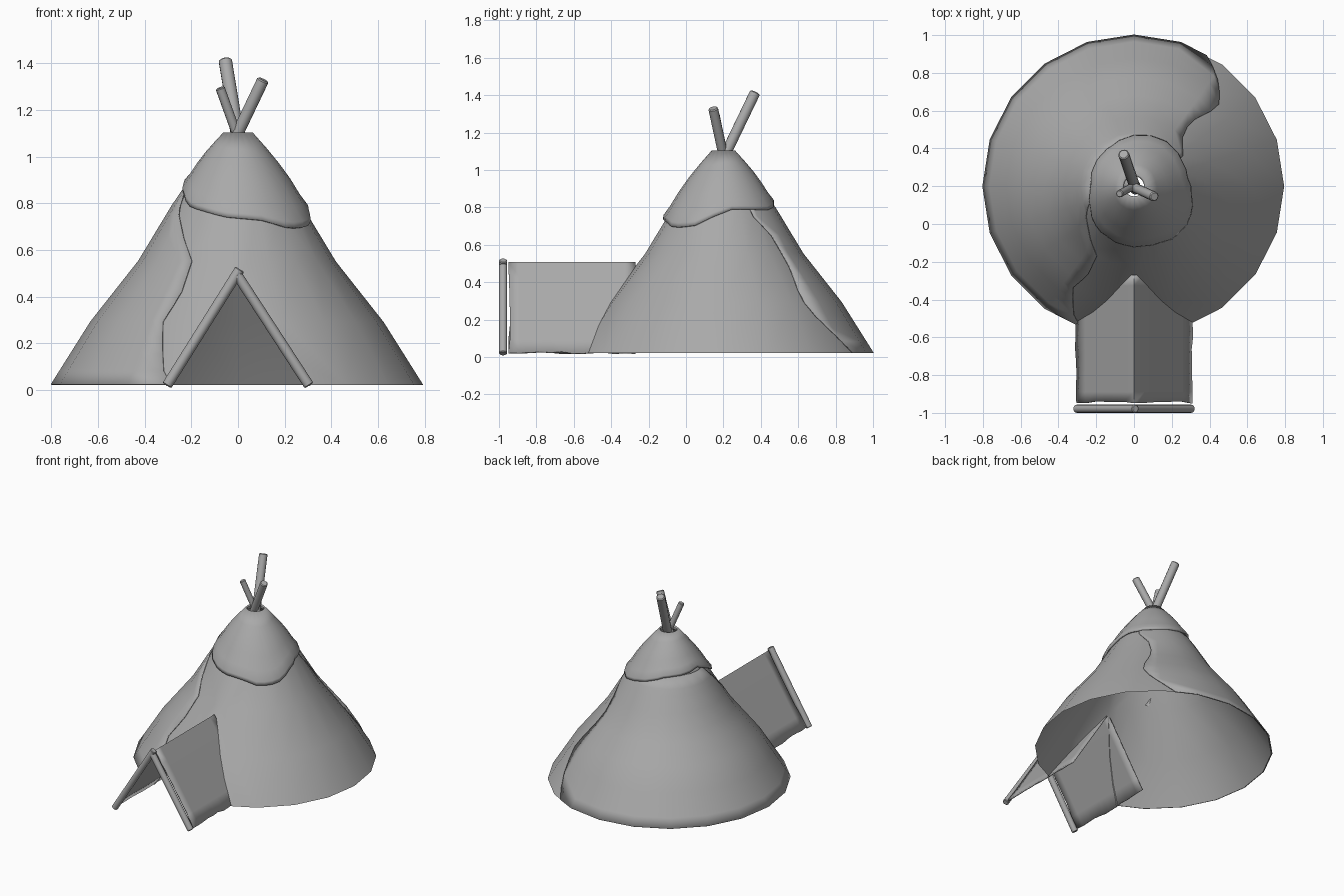
import bpy, bmesh, math, random
from mathutils import Vector

if "Cube" in bpy.data.objects:
    bpy.data.objects.remove(bpy.data.objects["Cube"])

random.seed(4)
CY = 0.2           # tent centre on y
SIDES = 20
STEP = 360 / SIDES

grey = bpy.data.materials.new("plain_grey")
grey.diffuse_color = (0.4, 0.4, 0.4, 1)
grey.use_nodes = True
grey.node_tree.nodes["Principled BSDF"].inputs["Base Color"].default_value = grey.diffuse_color


def interp(table, v):
    """Piecewise linear lookup in (key, value) pairs with rising keys."""
    if v <= table[0][0]:
        return table[0][1]
    for (a, fa), (b, fb) in zip(table, table[1:]):
        if v <= b:
            return fa + (fb - fa) * (v - a) / (b - a)
    return table[-1][1]


def place(theta, r, z):
    """Point on a 20-sided ring; theta in degrees from the front towards +x."""
    off = math.radians(theta % STEP - STEP / 2)
    r *= math.cos(math.radians(STEP / 2)) / math.cos(off)
    t = math.radians(theta)
    return Vector((r * math.sin(t), CY - r * math.cos(t), z))


def finish(bm, name, thickness=0.0, offset=0.0, angle=40):
    me = bpy.data.meshes.new(name)
    bm.to_mesh(me)
    bm.free()
    ob = bpy.data.objects.new(name, me)
    bpy.context.collection.objects.link(ob)
    me.materials.append(grey)
    if thickness:
        m = ob.modifiers.new("thickness", 'SOLIDIFY')
        m.thickness, m.offset = thickness, offset
    bpy.ops.object.select_all(action='DESELECT')
    ob.select_set(True)
    bpy.context.view_layer.objects.active = ob
    bpy.ops.object.shade_smooth_by_angle(angle=math.radians(angle))
    return ob


def grid(rows):
    """Mesh from rows of points."""
    bm = bmesh.new()
    vs = [[bm.verts.new(p) for p in row] for row in rows]
    for a, b in zip(vs, vs[1:]):
        for i in range(len(a) - 1):
            bm.faces.new((a[i], a[i + 1], b[i + 1], b[i]))
    bmesh.ops.remove_doubles(bm, verts=bm.verts, dist=1e-4)
    return bm


def cut_doorway(bm):
    """Remove the triangular part of the front wall inside the entrance."""
    for s in (-1, 1):
        front = [f for f in bm.faces if f.calc_center_median().y < 0]
        geom = front + list({e for f in front for e in f.edges}) \
            + list({v for f in front for v in f.verts})
        bmesh.ops.bisect_plane(bm, geom=geom, dist=1e-5,
                               plane_co=(0, 0, 0.49), plane_no=(s * 0.48, 0, 0.3))
    gone = []
    for f in bm.faces:
        c = f.calc_center_median()
        if c.y < -0.1 and abs(c.x) * 0.48 + (c.z - 0.49) * 0.3 < 0:
            gone.append(f)
    bmesh.ops.delete(bm, geom=gone, context='FACES')


# tent wall
WALL = [(0.02, 0.795), (0.29, 0.625), (0.55, 0.42), (0.79, 0.275), (0.9, 0.2), (1.08, 0.055)]
bm = grid([[place(i * STEP, r, z) for i in range(SIDES + 1)] for z, r in WALL])
cut_doorway(bm)
finish(bm, "tent_wall")

# overlapping cover sheet on the left, bounded by two wavy seams (z, angle)
SEAM_FRONT = [(0.02, -21), (0.08, -25), (0.15, -27), (0.29, -31), (0.42, -27.5),
              (0.55, -28), (0.65, -40), (0.75, -57), (0.86, -75)]
SEAM_BACK = [(0.02, -209), (0.19, -221), (0.28, -226), (0.35, -226), (0.52, -221),
             (0.65, -225), (0.75, -238), (0.86, -242)]
rows = []
for z in (0.02, 0.08, 0.15, 0.22, 0.29, 0.36, 0.42, 0.48, 0.55, 0.65, 0.75, 0.79, 0.86):
    hi, lo = interp(SEAM_FRONT, z), interp(SEAM_BACK, z)
    rows.append([place(max(lo, min(hi, -k * STEP)), interp(WALL, z) + 0.003, z)
                 for k in range(1, 15)])
bm = grid(rows)
cut_doorway(bm)
bmesh.ops.recalc_face_normals(bm, faces=bm.faces)
far = min(bm.faces, key=lambda f: f.calc_center_median().x)
if far.normal.x > 0:
    bmesh.ops.reverse_faces(bm, faces=bm.faces)
finish(bm, "cover_sheet", 0.006, 1)

# top cap with a ragged rim (angle, height)
RIM = [(-180, 0.82), (-150, 0.86), (-115, 0.87), (-90, 0.885), (-65, 0.84), (-45, 0.785),
       (-10, 0.74), (20, 0.725), (40, 0.69), (62, 0.70), (80, 0.75), (100, 0.79),
       (145, 0.785), (180, 0.82)]
CAP = [(0.69, 0.345), (0.79, 0.285), (0.9, 0.213), (1.0, 0.14), (1.1, 0.058)]
rows = []
for t in (0, 0.2, 0.4, 0.6, 0.8, 0.94, 1.0):
    row = []
    for i in range(2 * SIDES + 1):
        th = -180 + i * STEP / 2
        z = 1.1 + (interp(RIM, th) - 1.1) * t
        flare = 0.008 * math.sin(math.pi * t) + (0.008 if t == 0.94 else 0)
        row.append(place(th, interp(CAP, z) + flare, z))
    rows.append(row)
bm = grid(rows)
bmesh.ops.recalc_face_normals(bm, faces=bm.faces)
finish(bm, "top_cap", 0.012, 0, 50)

# entrance tunnel: two sloping cloth sides with frayed edges
N = 12
rows = []
for j in range(-6, 7):
    s = abs(j) / 6
    row = []
    for i in range(N + 1):
        y = -0.945 + (0.945 - 0.27) * i / N
        if i == 0:
            y += random.uniform(-0.006, 0.006)
        drop = s + (random.uniform(-0.015, 0.01) if s == 1 else 0)
        row.append((math.copysign(0.305 * drop, j) if j else 0, y, 0.502 - 0.48 * drop))
    rows.append(row)
finish(grid(rows), "entrance_cloth", 0.01, 0)


# wooden poles
def pole(name, a, b, r):
    a, b = Vector(a), Vector(b)
    bm = bmesh.new()
    bmesh.ops.create_cone(bm, cap_ends=True, segments=12, radius1=r, radius2=r,
                          depth=(b - a).length)
    rim = [e for e in bm.edges if abs(e.verts[0].co.z - e.verts[1].co.z) < 1e-5]
    bmesh.ops.bevel(bm, geom=rim, offset=r * 0.2, segments=1, affect='EDGES')
    ob = finish(bm, name)
    ob.location = (a + b) / 2
    ob.rotation_mode = 'QUATERNION'
    ob.rotation_quaternion = (b - a).to_track_quat('Z', 'Y')


pole("entrance_pole_left", (-0.305, -0.978, 0.018), (0.008, -0.978, 0.517), 0.022)
pole("entrance_pole_right", (0.305, -0.978, 0.018), (-0.005, -0.978, 0.495), 0.022)
pole("top_pole_back", (0.01, 0.18, 1.02), (-0.055, 0.37, 1.415), 0.029)
pole("top_pole_right", (-0.035, 0.21, 1.03), (0.108, 0.145, 1.33), 0.026)
pole("top_pole_left", (0.015, 0.21, 1.04), (-0.077, 0.16, 1.295), 0.02)
